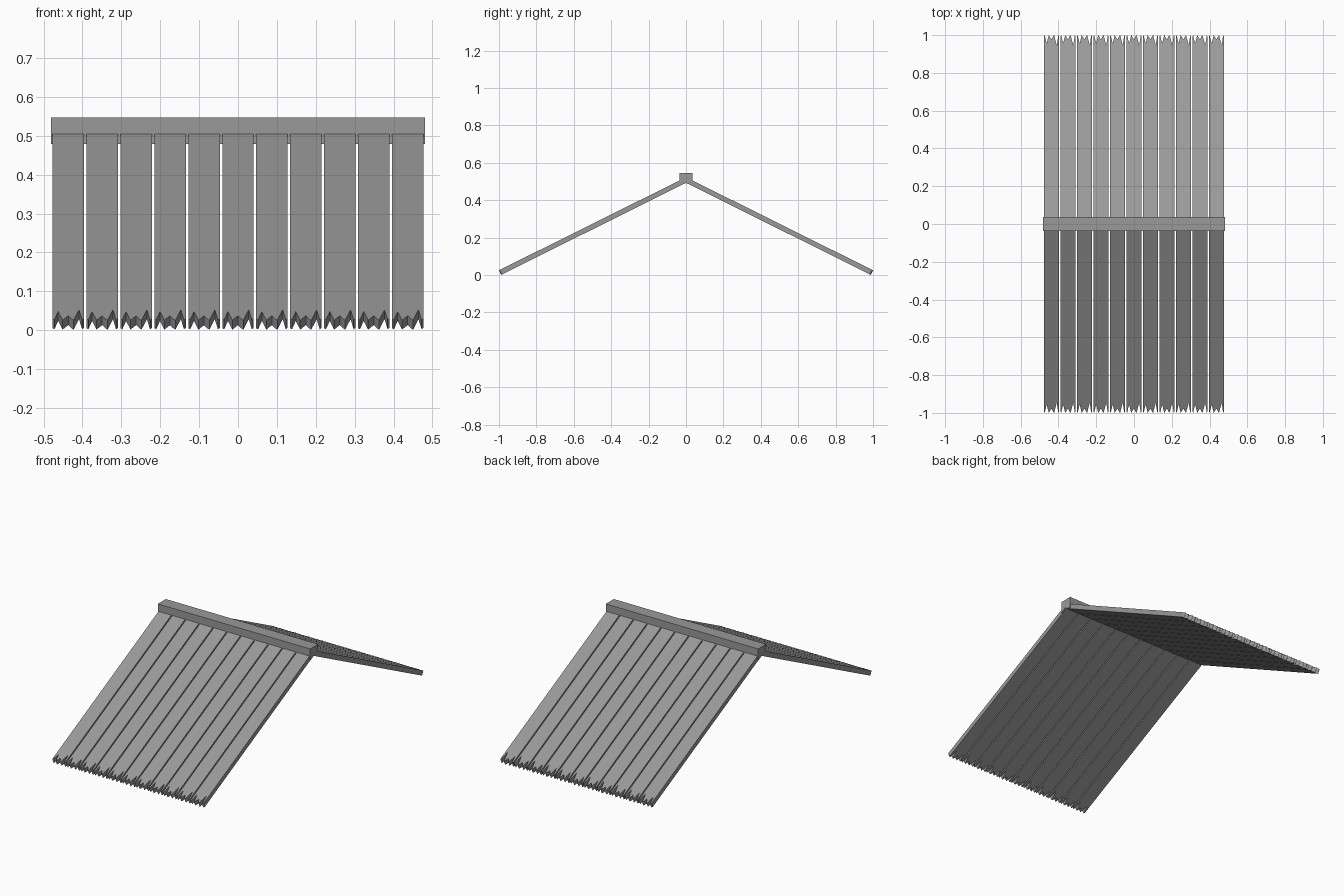
import bpy, bmesh
from mathutils import Vector

if "Cube" in bpy.data.objects:
    bpy.data.objects.remove(bpy.data.objects["Cube"])

COUNT, PITCH, WIDTH, THICK = 11, 0.0873, 0.081, 0.027
TOP, END = Vector((0, 0, 0.523)), Vector((0, -1.0, 0.0255))
ALONG = (END - TOP).normalized()
LENGTH = (END - TOP).length
DOWN = Vector((1, 0, 0)).cross(ALONG).normalized()
if DOWN.z > 0:
    DOWN = -DOWN

GREY = bpy.data.materials.new("dark_grey")
GREY.diffuse_color = (0.32, 0.32, 0.32, 1)
GREY.use_nodes = True
GREY.node_tree.nodes["Principled BSDF"].inputs["Base Color"].default_value = GREY.diffuse_color


def prism(name, outline, offset):
    """Solid made by sweeping a flat outline along an offset."""
    bm = bmesh.new()
    face = bm.faces.new([bm.verts.new(p) for p in outline])
    ext = bmesh.ops.extrude_face_region(bm, geom=[face], use_keep_orig=True)
    moved = [v for v in ext["geom"] if isinstance(v, bmesh.types.BMVert)]
    bmesh.ops.translate(bm, verts=moved, vec=offset)
    bmesh.ops.recalc_face_normals(bm, faces=bm.faces[:])
    mesh = bpy.data.meshes.new(name)
    bm.to_mesh(mesh)
    bm.free()
    mesh.materials.append(GREY)
    obj = bpy.data.objects.new(name, mesh)
    bpy.context.collection.objects.link(obj)
    return obj


# Splintered lower end: position across the plank, cut back from the tip
TEETH = [(0, 0.008), (0.06, 0.002), (0.18, 0.05), (0.32, 0.0), (0.4, 0.012),
         (0.5, 0.026), (0.6, 0.008), (0.67, 0.0), (0.84, 0.06),
         (0.94, 0.002), (1, 0.010)]

# Planks on the front slope, mirrored to the back slope
for i in range(COUNT):
    x0 = (i - (COUNT - 1) / 2) * PITCH - WIDTH / 2
    pts = [(0, 0)]
    pts += [(u, LENGTH - cut) for u, cut in TEETH]
    pts += [(1, 0)]
    outline = [TOP + ALONG * s + Vector((x0 + u * WIDTH, 0, 0)) for u, s in pts]
    plank = prism(f"roof_plank_{i + 1}", outline, DOWN * THICK)
    mirror = plank.modifiers.new("back_slope", 'MIRROR')
    mirror.use_axis = (False, True, False)

# Ridge beam, notched underneath to follow the slopes
beam = [(-0.036, 0.547), (0.036, 0.547), (0.036, 0.479), (0, 0.499), (-0.036, 0.479)]
prism("ridge_beam", [Vector((-0.481, y, z)) for y, z in beam], Vector((0.962, 0, 0)))
